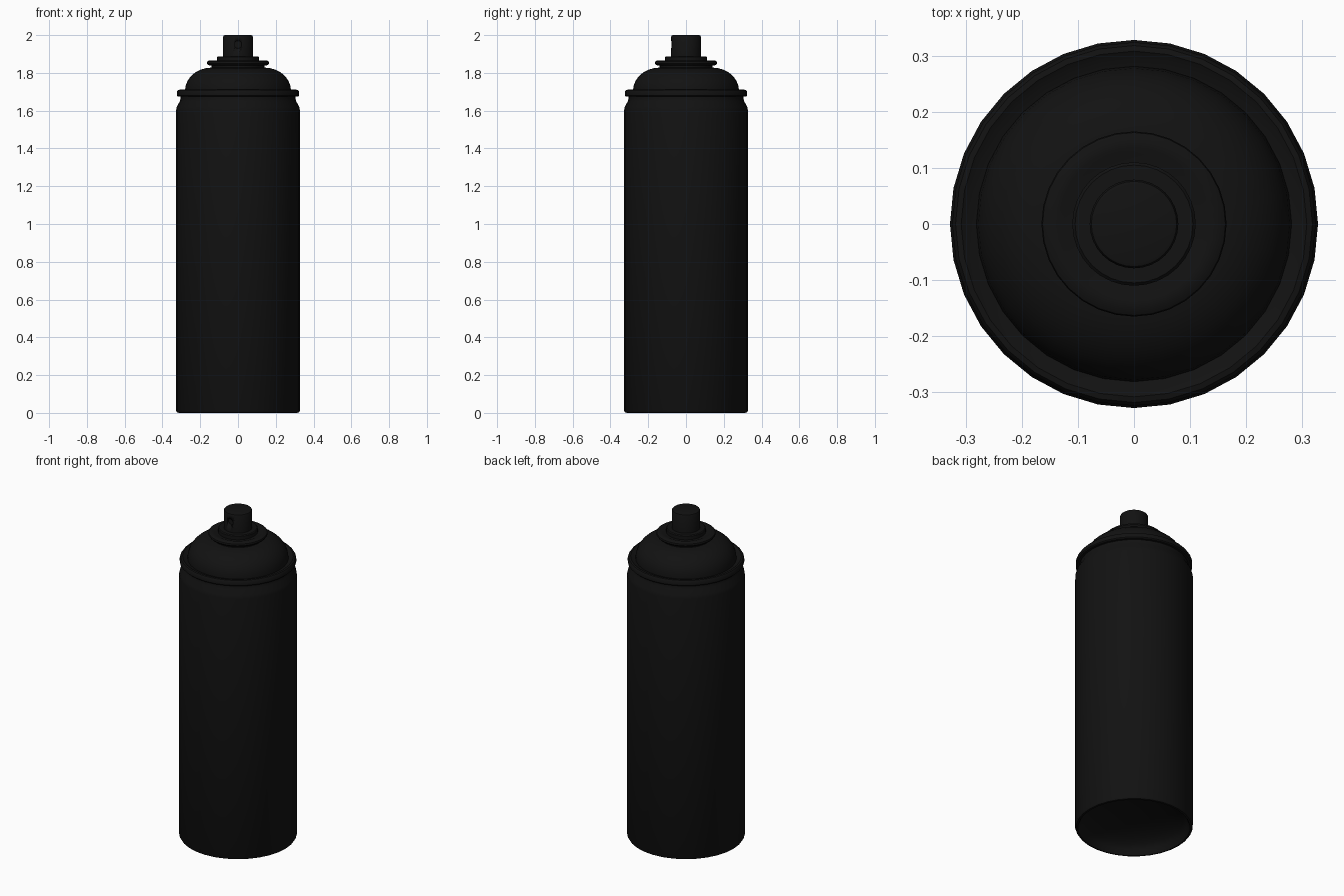
import bpy, bmesh, math
from mathutils import Matrix

if "Cube" in bpy.data.objects:
    bpy.data.objects.remove(bpy.data.objects["Cube"])

SIDES = 32

black = bpy.data.materials.new("black_paint")
black.diffuse_color = (0.006, 0.006, 0.006, 1)
black.use_nodes = True
black.node_tree.nodes["Principled BSDF"].inputs["Base Color"].default_value = black.diffuse_color


def lathe(name, profile, sides=SIDES):
    """Spin an (r, z) profile around z; r = 0 points become poles."""
    bm = bmesh.new()
    vs = [bm.verts.new((r, 0, z)) for r, z in profile]
    es = [bm.edges.new(p) for p in zip(vs, vs[1:])]
    bmesh.ops.spin(bm, geom=vs + es, cent=(0, 0, 0), axis=(0, 0, 1),
                   angle=math.tau, steps=sides)
    bmesh.ops.remove_doubles(bm, verts=bm.verts[:], dist=1e-4)
    bmesh.ops.recalc_face_normals(bm, faces=bm.faces[:])
    me = bpy.data.meshes.new(name)
    bm.to_mesh(me)
    bm.free()
    me.materials.append(black)
    ob = bpy.data.objects.new(name, me)
    bpy.context.collection.objects.link(ob)
    bpy.ops.object.select_all(action='DESELECT')
    ob.select_set(True)
    bpy.context.view_layer.objects.active = ob
    bpy.ops.object.shade_smooth_by_angle(angle=math.radians(35))
    return ob


def arc(r0, z0, r1, z1, n=7):
    """Quarter ellipse from (r0, z0) on the side to (r1, z1) on top."""
    return [(r1 + (r0 - r1) * math.cos(t), z0 + (z1 - z0) * math.sin(t))
            for t in (i * math.pi / 2 / n for i in range(n + 1))]


# Can body: concave base, straight wall, necked-in shoulder
base = [(r, z) for r, z in reversed(arc(0.305, 0.01, 0, 0.11))]
lathe("can_body", base + [(0.312, 0), (0.322, 0.002), (0.328, 0.012),
                          (0.328, 1.60), (0.324, 1.62), (0.308, 1.65),
                          (0.304, 1.665), (0.304, 1.69), (0, 1.69)])

# Rolled seam around the shoulder
lathe("seam_rim", [(0.28, 1.675), (0.318, 1.675), (0.324, 1.681),
                   (0.324, 1.70), (0.318, 1.709), (0.308, 1.711),
                   (0.298, 1.705), (0.28, 1.70)])

# Domed top
lathe("dome", [(0.281, 1.69)] + arc(0.281, 1.705, 0.14, 1.828)
      + [(0.14, 1.845), (0, 1.845)])

# Valve cup with rolled edge
lathe("valve_cup", [(0, 1.838), (0.145, 1.838), (0.158, 1.842), (0.165, 1.851),
                    (0.163, 1.860), (0.152, 1.866), (0.135, 1.866),
                    (0.125, 1.862), (0, 1.862)])
lathe("valve_collar", [(0, 1.855), (0.11, 1.855), (0.11, 1.883),
                       (0.105, 1.888), (0, 1.888)])

# Spray button
nozzle = lathe("spray_button", [(0, 1.88), (0.079, 1.88), (0.079, 1.992),
                                (0.076, 1.998), (0.07, 2.0), (0, 2.0)])

# Shallow spray orifice on the front of the button
cutter = lathe("orifice_cutter", [(0, -0.02), (0.02, -0.02),
                                  (0.02, 0.02), (0, 0.02)], 12)
cutter.matrix_world = (Matrix.Translation((0, -0.085, 1.95))
                       @ Matrix.Rotation(math.pi / 2, 4, 'X'))
cutter.hide_render = True
cutter.hide_set(True)
cut = nozzle.modifiers.new("orifice", 'BOOLEAN')
cut.operation = 'DIFFERENCE'
cut.object = cutter
